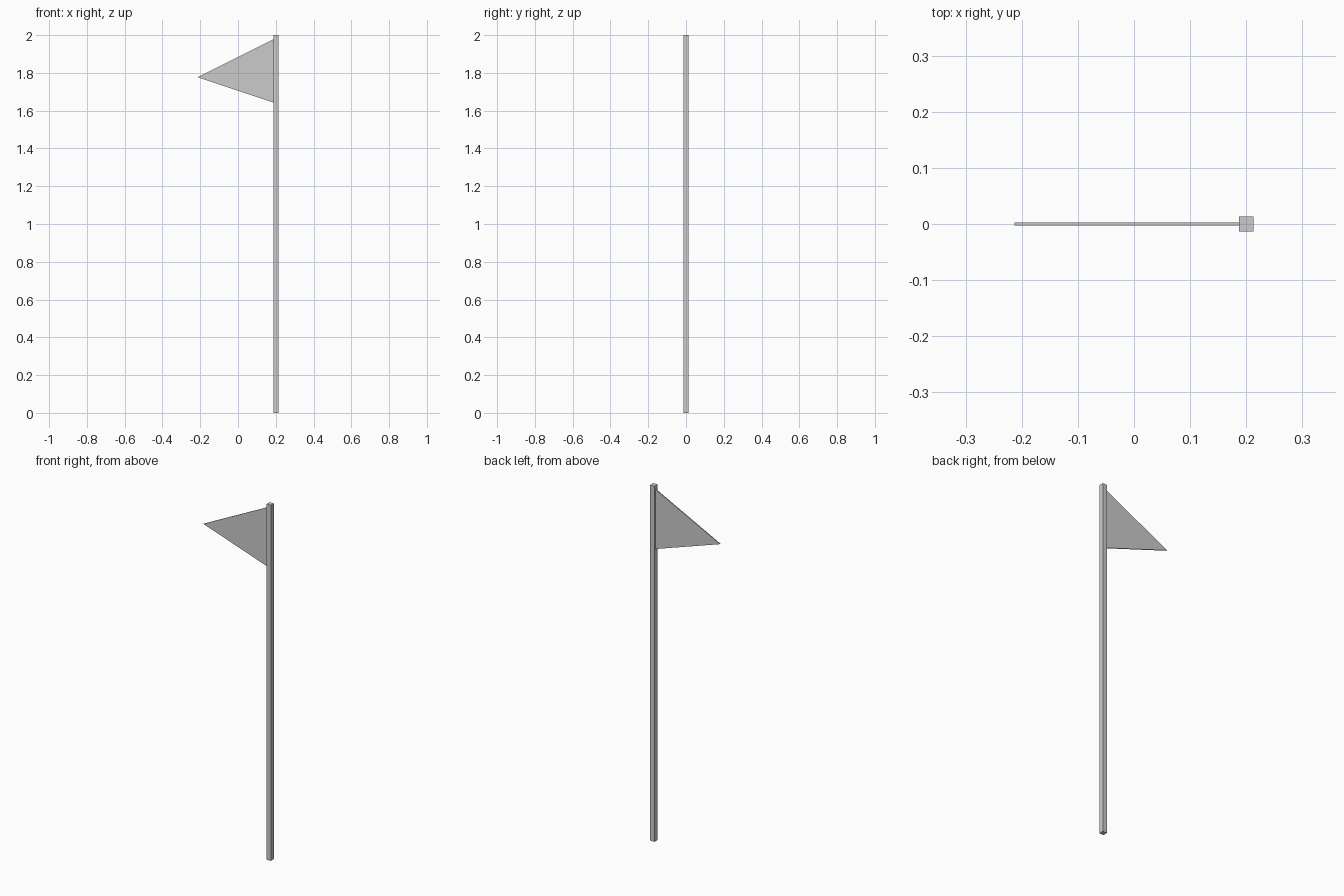
import bpy, bmesh
from mathutils import Vector

if "Cube" in bpy.data.objects:
    bpy.data.objects.remove(bpy.data.objects["Cube"])


def prism(name, profile, direction):
    """Extrude a flat polygon along a direction into a closed solid."""
    bm = bmesh.new()
    face = bm.faces.new([bm.verts.new(p) for p in profile])
    ext = bmesh.ops.extrude_face_region(bm, geom=[face], use_keep_orig=True)
    verts = [g for g in ext["geom"] if isinstance(g, bmesh.types.BMVert)]
    bmesh.ops.translate(bm, verts=verts, vec=Vector(direction))
    bmesh.ops.recalc_face_normals(bm, faces=bm.faces)
    mesh = bpy.data.meshes.new(name)
    bm.to_mesh(mesh)
    bm.free()
    obj = bpy.data.objects.new(name, mesh)
    bpy.context.collection.objects.link(obj)
    return obj


R = 0.0133        # half width of the square pole
POLE_X = 0.2
T = 0.003         # half thickness of the flag

# square pole
prism("pole",
      [(POLE_X + sx * R, sy * R, 0) for sx, sy in ((-1, -1), (1, -1), (1, 1), (-1, 1))],
      (0, 0, 2))

# triangular pennant
prism("pennant",
      [(x, -T, z) for x, z in ((POLE_X - R, 1.977), (-0.2133, 1.777), (POLE_X - R, 1.643))],
      (0, 2 * T, 0))
